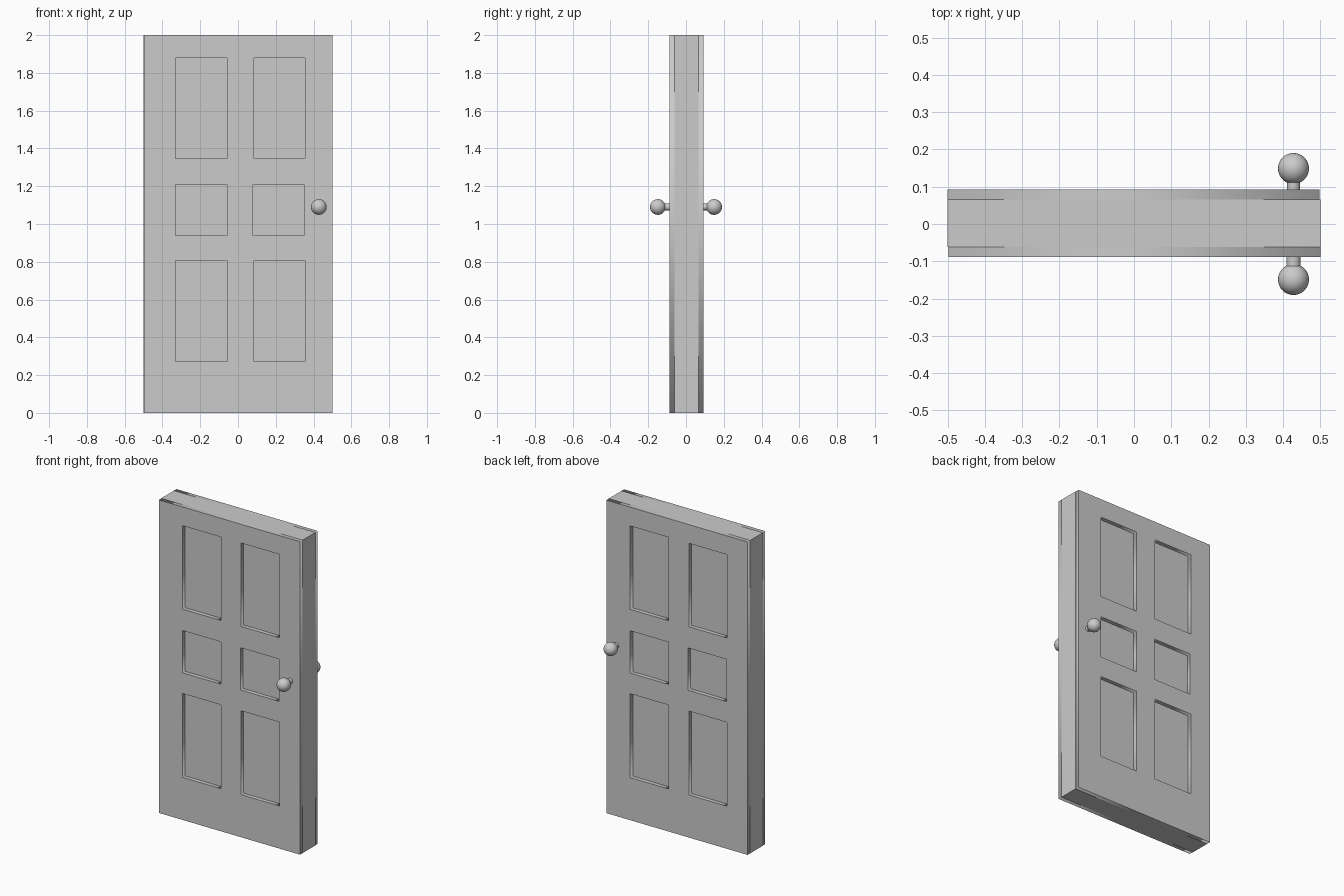
import bpy
from math import radians

if "Cube" in bpy.data.objects:
    bpy.data.objects.remove(bpy.data.objects["Cube"])

FLOOR_F, FLOOR_B = -0.062, 0.066      # depth of the recessed panel floors
FRAME_T = 0.026                       # thickness of each face frame
# panel openings: x0, x1, z0, z1
PANELS = [(-0.33, -0.058, 1.347, 1.88), (0.084, 0.355, 1.347, 1.88),
          (-0.33, -0.058, 0.94, 1.21), (0.079, 0.35, 0.94, 1.21),
          (-0.33, -0.058, 0.272, 0.808), (0.084, 0.355, 0.272, 0.808)]


def add_rect(curve, x0, x1, z0, z1):
    s = curve.splines.new('POLY')
    s.points.add(3)
    for p, (x, z) in zip(s.points, [(x0, z0), (x1, z0), (x1, z1), (x0, z1)]):
        p.co = (x, z, 0, 1)
    s.use_cyclic_u = True


def face_frame(name, y, turn):
    # filled outline with six openings, extruded into a frame
    curve = bpy.data.curves.new(name, 'CURVE')
    curve.dimensions = '2D'
    curve.fill_mode = 'BOTH'
    curve.extrude = FRAME_T / 2
    add_rect(curve, -0.498, 0.5, 0, 2)
    for p in PANELS:
        add_rect(curve, *p)
    ob = bpy.data.objects.new(name, curve)
    bpy.context.collection.objects.link(ob)
    ob.location = (0, y, 0)
    ob.rotation_euler = (radians(90), 0, radians(turn))
    bpy.ops.object.select_all(action='DESELECT')
    ob.select_set(True)
    bpy.context.view_layer.objects.active = ob
    bpy.ops.object.convert(target='MESH')


def knob(side, sign, face, neck_r):
    # round handle on a short neck
    x, y, z = 0.428, sign * 0.149, 1.09
    bpy.ops.mesh.primitive_uv_sphere_add(segments=32, ring_count=16, radius=0.0415,
                                         location=(x, y, z), rotation=(radians(90), 0, 0))
    bpy.context.object.name = side + "_knob"
    bpy.ops.object.shade_smooth()
    inner, outer = face - sign * 0.005, sign * 0.125
    bpy.ops.mesh.primitive_cylinder_add(vertices=32, radius=neck_r, depth=abs(outer - inner),
                                        location=(x, (inner + outer) / 2, z),
                                        rotation=(radians(90), 0, 0))
    bpy.context.object.name = side + "_knob_neck"
    bpy.ops.object.shade_smooth_by_angle(angle=radians(40))


# core slab
bpy.ops.mesh.primitive_cube_add(size=1, location=(0, (FLOOR_F + FLOOR_B) / 2, 1))
core = bpy.context.object
core.name = "door_core"
core.scale = (1, FLOOR_B - FLOOR_F, 2)

# panelled faces, the back one turned half a revolution
face_frame("front_frame", FLOOR_F - FRAME_T / 2, 0)
face_frame("back_frame", FLOOR_B + FRAME_T / 2, 180)

# knobs
knob("front", -1, FLOOR_F - FRAME_T, 0.019)
knob("back", 1, FLOOR_B + FRAME_T, 0.0175)
